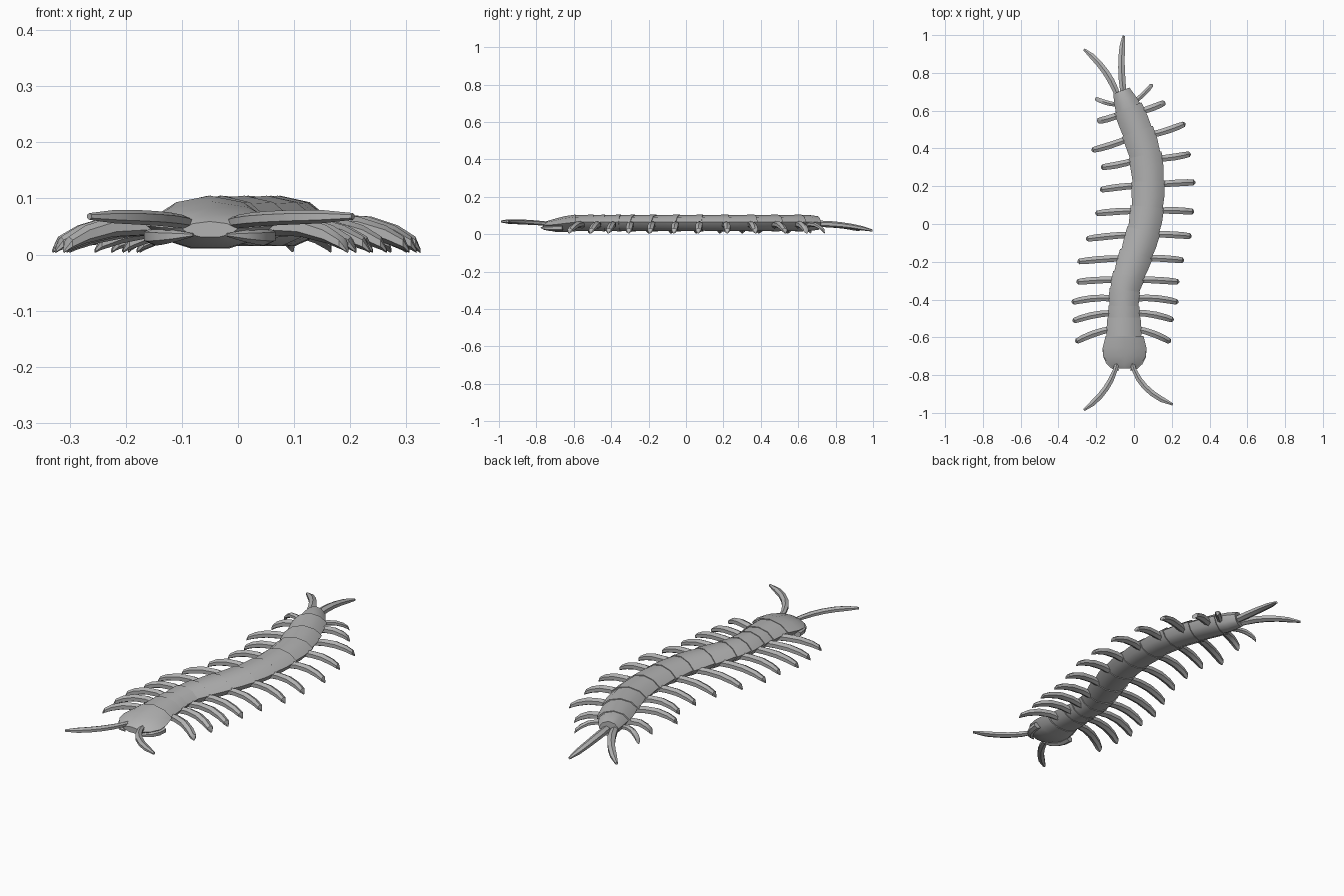
import bpy, math
from mathutils import Vector

if "Cube" in bpy.data.objects:
    bpy.data.objects.remove(bpy.data.objects["Cube"])

grey = bpy.data.materials.new("chitin_grey")
grey.diffuse_color = (0.45, 0.45, 0.45, 1)
grey.use_nodes = True
grey.node_tree.nodes["Principled BSDF"].inputs["Base Color"].default_value = grey.diffuse_color

# Cross-sections as (sideways, up) factors
SHELL = [(0, 1), (.6, .74), (1, .1), (.75, -.6), (.3, -1),
         (-.3, -1), (-.75, -.6), (-1, .1), (-.6, .74)]
LIMB = [(math.sin(math.radians(a)), math.cos(math.radians(a))) for a in range(0, 360, 60)]


def loft(name, rings, section, angle=35):
    """Skin a closed section along rings of (centre, side vector, half width, half height)."""
    n = len(section)
    verts = [c + s * (w * u) + Vector((0, 0, h * v)) for c, s, w, h in rings for u, v in section]
    faces = [(i * n + j, i * n + (j + 1) % n, (i + 1) * n + (j + 1) % n, (i + 1) * n + j)
             for i in range(len(rings) - 1) for j in range(n)]
    faces += [tuple(reversed(range(n))), tuple(range(len(verts) - n, len(verts)))]
    mesh = bpy.data.meshes.new(name)
    mesh.from_pydata([tuple(v) for v in verts], [], faces)
    mesh.materials.append(grey)
    ob = bpy.data.objects.new(name, mesh)
    bpy.context.collection.objects.link(ob)
    bpy.context.view_layer.objects.active = ob
    ob.select_set(True)
    bpy.ops.object.mode_set(mode='EDIT')
    bpy.ops.mesh.select_all(action='SELECT')
    bpy.ops.mesh.normals_make_consistent(inside=False)
    bpy.ops.object.mode_set(mode='OBJECT')
    bpy.ops.object.shade_smooth_by_angle(angle=math.radians(angle))
    ob.select_set(False)
    return ob


def side_of(d):
    """Horizontal vector at right angles to a direction."""
    return Vector((d.y, -d.x, 0)).normalized()


def limb(name, pts, sizes):
    """Tapered six-sided limb through points, sizes are (half width, half height)."""
    pts = [Vector(p) for p in pts]
    rings = []
    for i, p in enumerate(pts):
        d = pts[min(i + 1, len(pts) - 1)] - pts[max(i - 1, 0)]
        rings.append((p, side_of(d), *sizes[i]))
    return loft(name, rings, LIMB)


def curve(a, b, c, n):
    """Points on a quadratic curve."""
    a, b, c = Vector(a), Vector(b), Vector(c)
    return [a * (1 - t) ** 2 + b * (2 * t * (1 - t)) + c * t * t for t in (i / n for i in range(n + 1))]


# Spine joints: x, y, half width
SPINE = [(-.053, -.6, .098), (-.053, -.5, .086), (-.053, -.44, .08), (-.05, -.355, .08),
         (-.03, -.28, .084), (.01, -.165, .088), (.05, -.04, .088), (.07, .085, .087),
         (.075, .22, .087), (.06, .36, .087), (.02, .485, .085), (-.03, .61, .076),
         (-.065, .70, .045)]
spine = [Vector((x, y, .06)) for x, y, w in SPINE]
tangents = [(spine[min(i + 1, 12)] - spine[max(i - 1, 0)]).normalized() for i in range(13)]

# Body segments, each with a flared rear rim overlapping the next
for i in range(12):
    a, b, ta, tb = spine[i], spine[i + 1], tangents[i], tangents[i + 1]
    wa, wb = SPINE[i][2], SPINE[i + 1][2]
    mid = (a + b) / 2 - (ta - tb) * -(b - a).length / 8
    tm = (ta + tb).normalized()
    hb = .036 if i == 11 else .045
    loft(f"body_segment_{i + 1}",
         [(a - ta * .005, side_of(ta), wa * .93, .041),
          (mid, side_of(tm), (wa + wb) / 2, .043),
          (b + tb * .006, side_of(tb), wb * 1.02, hb)], SHELL, 40)

# Head
X = Vector((1, 0, 0))
loft("head", [(Vector((-.05, y, z)), X, w, h) for y, z, w, h in
              [(-.765, .045, .05, .014), (-.745, .046, .085, .024), (-.70, .048, .113, .035),
               (-.655, .053, .116, .042), (-.592, .06, .1, .045)]], SHELL, 40)

# Fangs and antennae
for s, side in ((-1, "left"), (1, "right")):
    limb(f"{side}_fang", curve((-.05 + s * .1, -.66, .033), (-.05 + s * .1, -.75, .03),
                               (-.05 + s * .03, -.775, .035), 4),
         [(.02, .016), (.02, .016), (.017, .014), (.012, .01), (.003, .003)])
    tip = (.205, -.955, .068) if s > 0 else (-.265, -.985, .068)
    limb(f"{side}_antenna", curve((-.05 + s * .035, -.72, .055), (-.05 + s * .07, -.885, .068), tip, 6),
         [(.012, .01), (.014, .012), (.017, .013), (.018, .013), (.018, .013), (.017, .012), (.007, .006)])

# Walking legs: root x, root y, left tip, right tip
LEGS = [(-.053, -.55, (-.31, -.625), (.195, -.625)), (-.053, -.47, (-.325, -.515), (.21, -.51)),
        (-.052, -.395, (-.33, -.415), (.235, -.415)), (-.04, -.295, (-.305, -.307), (.24, -.307)),
        (.005, -.18, (-.30, -.2), (.265, -.193)), (.045, -.055, (-.255, -.08), (.305, -.065)),
        (.07, .07, (-.205, .055), (.318, .065)), (.075, .205, (-.18, .18), (.325, .22)),
        (.062, .345, (-.175, .3), (.3, .372)), (.03, .465, (-.225, .39), (.272, .532)),
        (-.025, .59, (-.195, .545), (.165, .645)), (-.05, .63, (-.205, .665), (.097, .74))]
for i, (rx, ry, lt, rt) in enumerate(LEGS):
    k = .7 if i == 11 else 1
    for side, s, tip in (("left", -1, lt), ("right", 1, rt)):
        r = Vector((rx + s * .03, ry, 0))
        d = Vector((*tip, 0)) - r
        # front legs sweep forward, rear legs sweep back
        bend = side_of(d) * (s * (-.012 if i < 3 else -.004 if i < 8 else .006))
        path = [r + d * t + bend * (4 * t * (1 - t)) + Vector((0, 0, z)) for t, z in
                [(0, .045), (.35, .053), (.6, .05), (.82, .036), (.96, .02), (1, .007)]]
        limb(f"{side}_leg_{i + 1}", path,
             [(w * k, h * k) for w, h in [(.018, .017), (.02, .018), (.021, .018),
                                          (.02, .016), (.017, .012), (.005, .004)]])

# Long trailing legs at the tail
limb("left_tail_leg", curve((-.08, .66, .055), (-.13, .82, .06), (-.265, .925, .022), 6),
     [(.015, .015), (.019, .017), (.021, .017), (.02, .016), (.019, .014), (.017, .012), (.007, .006)])
limb("right_tail_leg", curve((-.05, .66, .055), (-.08, .83, .06), (-.055, .997, .02), 6),
     [(.015, .015), (.019, .017), (.021, .017), (.02, .016), (.019, .014), (.017, .012), (.007, .006)])
